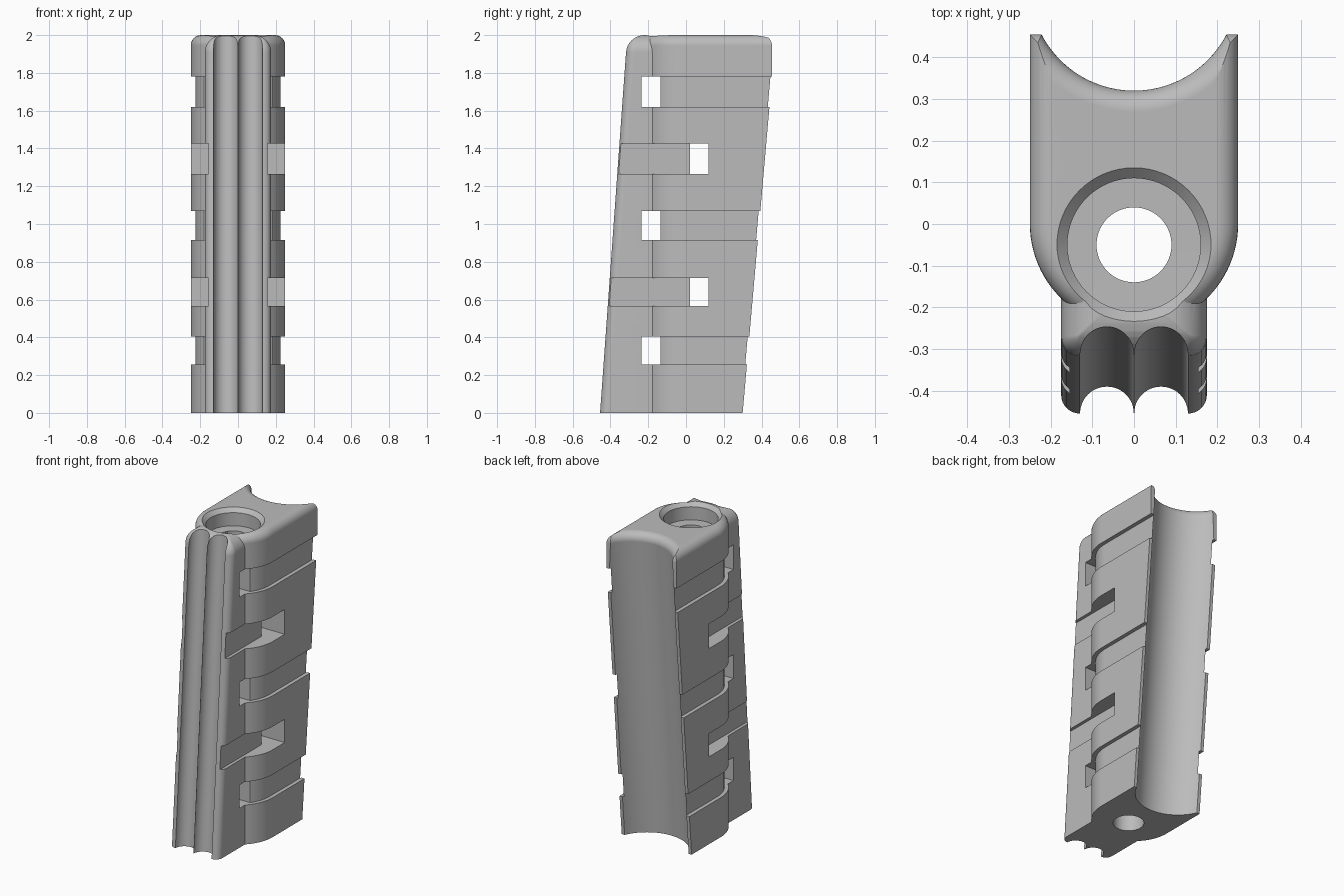
import bpy, bmesh
from math import sin, cos, pi, radians, asin

cube = bpy.data.objects.get("Cube")
if cube:
    bpy.data.objects.remove(cube, do_unlink=True)

TOP = 2.0
FRONT_SLOPE, BACK_SLOPE = 0.072, 0.0875

grey = bpy.data.materials.new("plain_grey")
grey.use_nodes = True
grey.diffuse_color = (0.5, 0.5, 0.5, 1)
grey.node_tree.nodes["Principled BSDF"].inputs["Base Color"].default_value = (0.5, 0.5, 0.5, 1)


def arc(cx, cy, r, start, end, n):
    """Points on an arc, angles in degrees."""
    return [(cx + r * cos(radians(start + (end - start) * i / n)),
             cy + r * sin(radians(start + (end - start) * i / n))) for i in range(n + 1)]


def loft(name, rings):
    """Closed solid through rings given as (z, outline points)."""
    bm = bmesh.new()
    loops = [[bm.verts.new((x, y, z)) for x, y in pts] for z, pts in rings]
    n = len(loops[0])
    for a, b in zip(loops, loops[1:]):
        for i in range(n):
            j = (i + 1) % n
            bm.faces.new((a[i], a[j], b[j], b[i]))
    bm.faces.new(loops[0][::-1])
    bm.faces.new(loops[-1])
    bmesh.ops.recalc_face_normals(bm, faces=bm.faces)
    mesh = bpy.data.meshes.new(name)
    bm.to_mesh(mesh)
    bm.free()
    mesh.materials.append(grey)
    obj = bpy.data.objects.new(name, mesh)
    bpy.context.collection.objects.link(obj)
    return obj


def fillet(r, n=8):
    """Inset and height steps of a rounded top edge."""
    return [(r * (1 - cos(pi / 2 * i / n)), TOP - r + r * sin(pi / 2 * i / n)) for i in range(n + 1)]


def mirrored(half):
    return half + [(-x, y) for x, y in reversed(half)]


# Main body: U-shaped outline with a sloping back
def body_outline(z, d=0.0):
    back = min(0.30 + BACK_SLOPE * z, 0.455) - d
    r = 0.25 - d
    return [(r, back)] + arc(0, 0, r, 0, -180, 48) + [(-r, back)]


body = loft("grip_body", [(z, body_outline(z)) for z in (0, 1.771)]
            + [(z, body_outline(z, d)) for d, z in fillet(0.055)])


# Narrow front rib with rounded corners, leaning back
def rib_outline(z, d=0.0):
    w, front, r = 0.175 - d, -0.455 + FRONT_SLOPE * z + d, max(0.045 - d, 0.004)
    return mirrored([(w, 0.0)] + arc(w - r, front + r, r, 0, -90, 8))


rib = loft("front_rib", [(0, rib_outline(0))] + [(z, rib_outline(z, d)) for d, z in fillet(0.09)])

cutters = []


# Concave back channel, flared at the top
def channel_ring(z, r):
    return z, arc(0, 0.40 + BACK_SLOPE * z, r, 0, 357.5, 143)


cutters.append(loft("back_channel_cutter", [channel_ring(-0.1, 0.25)]
                    + [channel_ring(z, 0.25 + d) for d, z in fillet(0.055)]
                    + [channel_ring(2.1, 0.305)]))

# Two finger flutes down the front
for side in (-1, 1):
    cutters.append(loft("front_flute_cutter", [
        (z, arc(side * 0.065, -0.455 + FRONT_SLOPE * z, 0.0645, 0, 352.5, 47)) for z in (-0.1, 2.1)]))

# Through bore with a chamfered counterbore
bore = [(-0.1, 0.09), (1.89, 0.09), (1.8901, 0.16), (1.975, 0.16), (2.0, 0.185), (2.1, 0.185)]
cutters.append(loft("bore_cutter", [(z, arc(0, -0.05, r, 0, 354.375, 63)) for z, r in bore]))

# Side bands: shallow recess to the back, ending in a cross window
end = -math_angle if (math_angle := asin(0.135 / 0.225) * 180 / pi) else 0
band = mirrored([(0.35, -0.235), (0.35, 0.7), (0.225, 0.7)] + arc(0, 0, 0.225, 0, end, 12))
for low, high in ((0.255, 0.405), (0.915, 1.07), (1.62, 1.78)):
    cutters.append(loft("side_band_cutter", [(low, band), (high, band)]))

# Front slots: open at the front, ending in a cross window
slot = mirrored([(0.155, 0.02), (0.155, -0.7), (0.35, -0.7), (0.35, 0.12)])
for low, high in ((0.565, 0.715), (1.265, 1.425)):
    cutters.append(loft("front_slot_cutter", [(low, slot), (high, slot)]))

# Join the rib, then make every cut
for tool in [rib] + cutters:
    mod = body.modifiers.new(tool.name, "BOOLEAN")
    mod.operation = "UNION" if tool is rib else "DIFFERENCE"
    mod.solver = "EXACT"
    mod.object = tool
    tool.hide_render = True
bpy.context.view_layer.update()
result = bpy.data.meshes.new_from_object(body.evaluated_get(bpy.context.evaluated_depsgraph_get()))
body.modifiers.clear()
body.data = result
for tool in [rib] + cutters:
    bpy.data.objects.remove(tool, do_unlink=True)

# Smooth curves, sharp edges
bpy.ops.object.select_all(action="DESELECT")
body.select_set(True)
bpy.context.view_layer.objects.active = body
bpy.ops.object.shade_smooth_by_angle(angle=radians(30))
weighted = body.modifiers.new("clean_normals", "WEIGHTED_NORMAL")
weighted.keep_sharp = True
